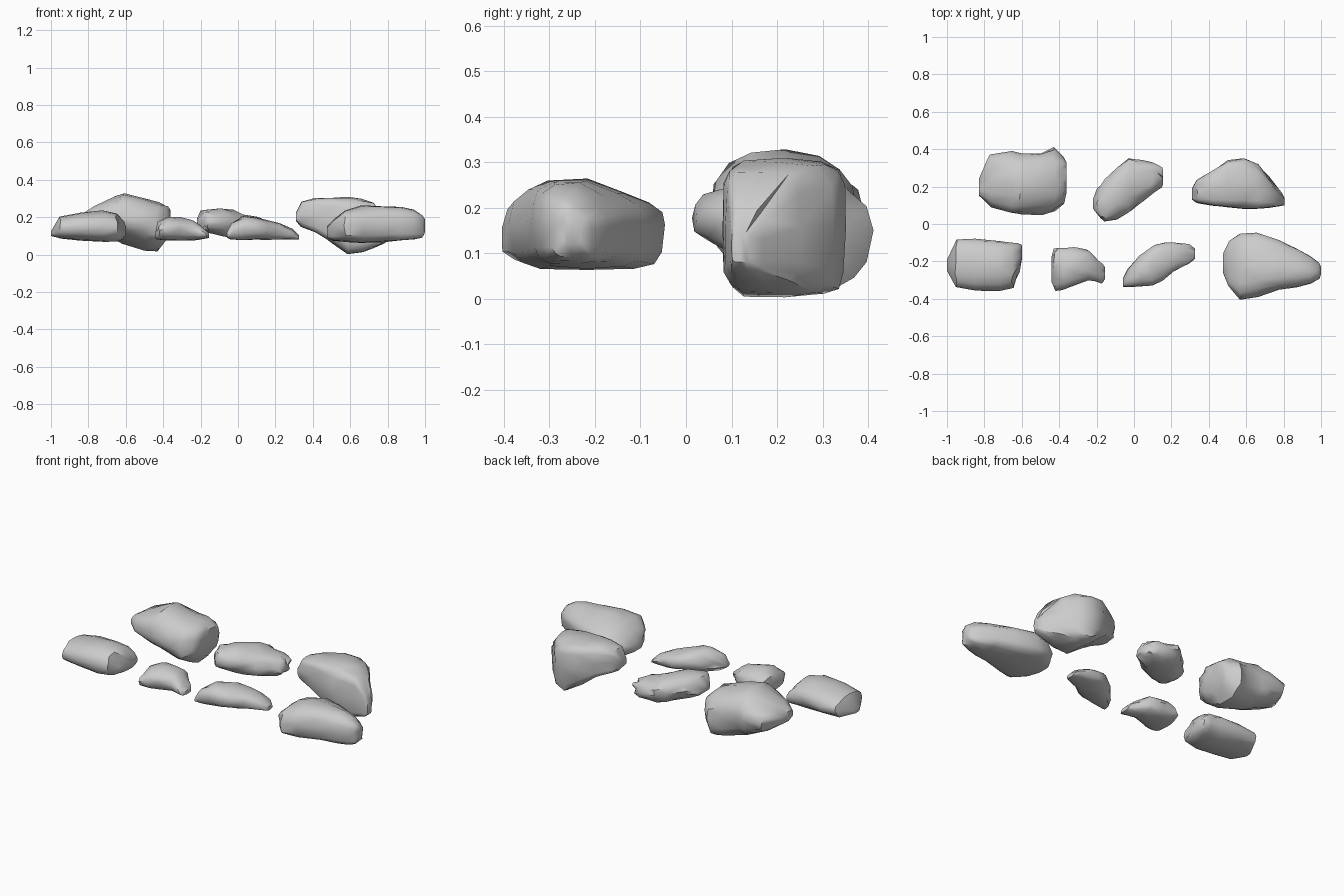
import bpy, bmesh, math, random

SIDES = 16


def rock(name, stations, top_power, low_power, lean, under, seed, rough=0.05):
    """Loft rounded sections along x; station = x, y front, y back, z low, z high.
    lean lowers the crown towards the back (+) or front (-), under lifts the base likewise."""
    rng = random.Random(seed)
    phase = [rng.uniform(0, 6.28) for _ in range(4)]
    bm = bmesh.new()
    rings = []
    for x, y0, y1, z0, z1 in stations:
        ring = []
        for i in range(SIDES):
            a = 2 * math.pi * i / SIDES
            c, s = math.cos(a), math.sin(a)
            power = top_power if s > 0 else low_power
            u = math.copysign(abs(c) ** (2 / power), c)
            v = math.copysign(abs(s) ** (2 / power), s)
            tilt = lean if s > 0 else under
            v *= 1 - max(0, tilt * u)
            # chipped surface: broad dents plus fine irregularity
            dent = math.sin(x * 21 + a * 2 + phase[0]) * math.sin(a * 3 + x * 9 + phase[1])
            k = 1.02 - rough * (1 + dent) + rng.uniform(-.6, .6) * rough
            dx = rng.uniform(-.25, .25) * rough
            edge = (x, y0, y1, z0, z1) in (stations[0], stations[-1])
            ring.append(bm.verts.new((x if edge else x + dx,
                                      (y0 + y1) / 2 + (y1 - y0) / 2 * u * k,
                                      (z0 + z1) / 2 + (z1 - z0) / 2 * v * k)))
        rings.append(ring)
    for r, q in zip(rings, rings[1:]):
        for i in range(SIDES):
            j = (i + 1) % SIDES
            bm.faces.new((r[i], r[j], q[j], q[i]))
    bm.faces.new(rings[0][::-1])
    bm.faces.new(rings[-1])
    bmesh.ops.triangulate(bm, faces=bm.faces[:])
    bmesh.ops.recalc_face_normals(bm, faces=bm.faces[:])
    me = bpy.data.meshes.new(name)
    bm.to_mesh(me)
    bm.free()
    ob = bpy.data.objects.new(name, me)
    bpy.context.collection.objects.link(ob)
    bpy.ops.object.select_all(action='DESELECT')
    ob.select_set(True)
    bpy.context.view_layer.objects.active = ob
    bpy.ops.object.shade_smooth_by_angle(angle=math.radians(45))
    return ob


# Back row
rock("rock_back_left", [
    (-.83, .15, .24, .16, .22), (-.77, .09, .375, .12, .26), (-.65, .055, .395, .07, .315),
    (-.61, .05, .385, .055, .335), (-.50, .045, .385, .02, .31), (-.43, .055, .41, .015, .285),
    (-.38, .10, .36, .07, .265), (-.36, .17, .33, .16, .24)], 2.5, 3, .15, -.5, 1, .045)
rock("rock_back_middle", [
    (-.22, .08, .13, .15, .19), (-.19, .025, .20, .125, .235), (-.15, .01, .24, .11, .245),
    (-.08, .03, .325, .09, .25), (-.02, .06, .36, .08, .24), (.04, .11, .345, .08, .22),
    (.10, .16, .335, .085, .21), (.14, .19, .31, .10, .185), (.155, .21, .26, .12, .16)],
    2.4, 2.4, .1, 0, 2, .06)
rock("rock_back_right", [
    (.31, .13, .19, .18, .225), (.34, .11, .235, .15, .285), (.42, .095, .285, .115, .303),
    (.50, .085, .34, .06, .306), (.59, .08, .355, 0, .306), (.66, .08, .325, .01, .298),
    (.72, .085, .255, .035, .28), (.785, .095, .17, .06, .20), (.805, .10, .14, .08, .15)],
    4.5, 4.5, .03, 0, 3, .03)

# Front row
rock("rock_front_left", [
    (-1, -.25, -.19, .10, .125), (-.95, -.34, -.085, .085, .205), (-.85, -.36, -.08, .075, .225),
    (-.72, -.36, -.09, .065, .235), (-.65, -.34, -.097, .07, .22), (-.615, -.26, -.10, .08, .18),
    (-.60, -.19, -.11, .10, .15)], 2.2, 2.4, .1, 0, 4, .03)
rock("rock_front_small", [
    (-.44, -.31, -.17, .085, .13), (-.42, -.355, -.12, .08, .18), (-.38, -.355, -.12, .075, .205),
    (-.32, -.33, -.125, .075, .205), (-.25, -.305, -.135, .075, .19), (-.21, -.31, -.18, .08, .16),
    (-.17, -.32, -.21, .085, .135), (-.155, -.295, -.23, .09, .115)], 2, 2.6, .1, 0, 5, .045)
rock("rock_front_middle", [
    (-.06, -.335, -.29, .09, .12), (-.03, -.338, -.235, .08, .17), (.03, -.333, -.165, .075, .205),
    (.10, -.33, -.11, .08, .203), (.16, -.305, -.095, .08, .185), (.22, -.255, -.10, .08, .17),
    (.29, -.22, -.11, .08, .14), (.325, -.19, -.13, .08, .105)], 2.3, 2.6, .15, 0, 6, .045)
rock("rock_front_right", [
    (.475, -.26, -.16, .09, .15), (.51, -.335, -.09, .075, .19), (.57, -.41, -.05, .07, .24),
    (.66, -.39, -.043, .06, .265), (.78, -.355, -.085, .065, .26), (.87, -.34, -.13, .075, .253),
    (.94, -.32, -.17, .08, .24), (.985, -.295, -.205, .09, .215), (1, -.27, -.23, .12, .19)],
    2.8, 3.8, .5, 0, 7, .03)
